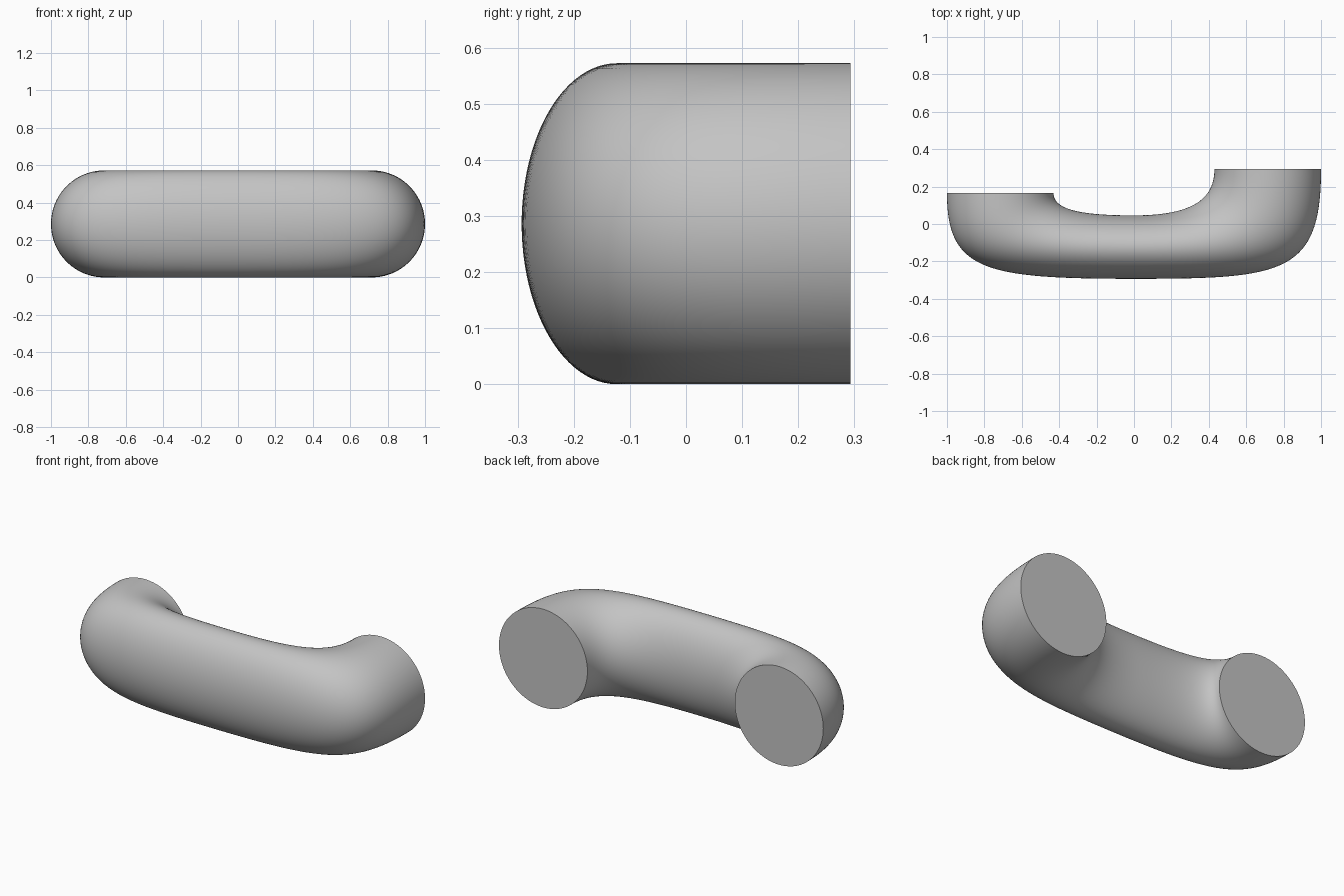
import bpy, bmesh, math
from mathutils import Vector

if "Cube" in bpy.data.objects:
    bpy.data.objects.remove(bpy.data.objects["Cube"])

HALF_H = 0.286      # half height of every section
SIDES = 96
STEPS = 40


def bezier(p, t):
    """Point on a cubic curve in plan."""
    a, b, c, d = [Vector(q) for q in p]
    s = 1 - t
    return a * s**3 + b * 3 * s * s * t + c * 3 * s * t * t + d * t**3


def half_rails(side, end_y, outer_y, inner_y):
    """Outer and inner plan curves from one cut end to the middle."""
    outer = [(side, end_y), (side, outer_y), (side * 0.8, -0.293), (0, -0.293)]
    inner = [(side * 0.43, end_y), (side * 0.43, inner_y), (side * 0.3, 0.046), (0, 0.046)]
    return [(bezier(outer, i / STEPS), bezier(inner, i / STEPS)) for i in range(STEPS + 1)]


# Rails: short left leg, then long right leg
left = half_rails(-1, 0.165, -0.25, 0.08)
right = half_rails(1, 0.293, -0.27, 0.126)
rails = left + right[-2::-1]

# Loft elliptical sections between the rails
bm = bmesh.new()
rings = []
for outer, inner in rails:
    mid, half = (outer + inner) / 2, (outer - inner) / 2
    ring = []
    for k in range(SIDES):
        a = 2 * math.pi * k / SIDES
        p = mid + half * math.cos(a)
        ring.append(bm.verts.new((p.x, p.y, HALF_H + HALF_H * math.sin(a))))
    rings.append(ring)
for r0, r1 in zip(rings, rings[1:]):
    for k in range(SIDES):
        n = (k + 1) % SIDES
        bm.faces.new((r0[k], r0[n], r1[n], r1[k]))

# Flat mounting ends
bm.faces.new(rings[0])
bm.faces.new(rings[-1])
bmesh.ops.recalc_face_normals(bm, faces=bm.faces[:])

mesh = bpy.data.meshes.new("handle")
bm.to_mesh(mesh)
bm.free()
handle = bpy.data.objects.new("handle", mesh)
bpy.context.collection.objects.link(handle)

grey = bpy.data.materials.new("grey")
grey.diffuse_color = (0.55, 0.55, 0.55, 1)
grey.use_nodes = True
grey.node_tree.nodes["Principled BSDF"].inputs["Base Color"].default_value = grey.diffuse_color
mesh.materials.append(grey)

bpy.context.view_layer.objects.active = handle
handle.select_set(True)
bpy.ops.object.shade_smooth_by_angle(angle=math.radians(35))
